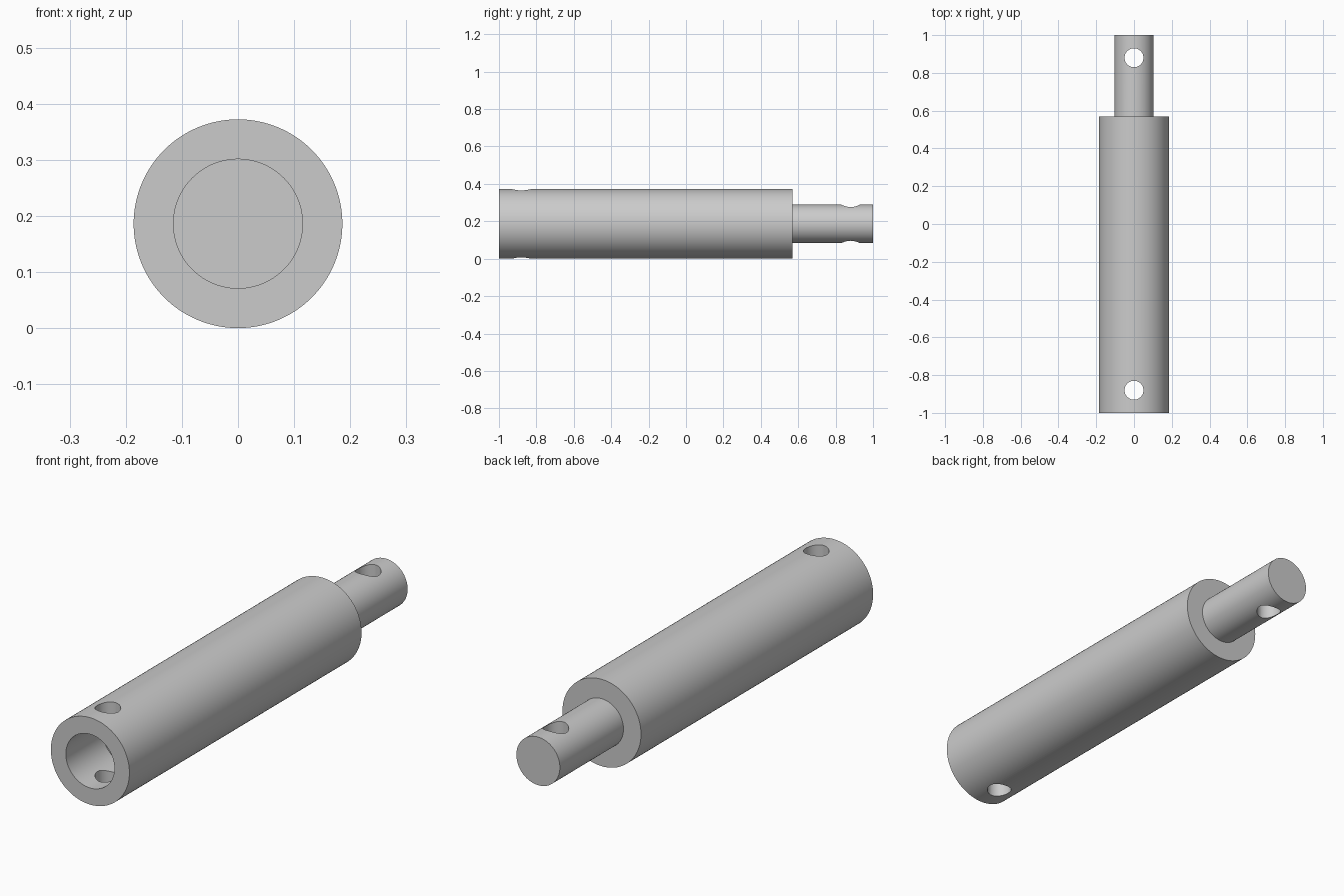
import bpy, bmesh, math
from mathutils import Matrix, Vector

cube = bpy.data.objects.get("Cube")
if cube:
    bpy.data.objects.remove(cube, do_unlink=True)

BODY_R, BORE_R, SHANK_R, HOLE_R = 0.186, 0.115, 0.103, 0.05
FRONT, BORE_END, SHOULDER, BACK = -1.0, -0.75, 0.57, 1.0
HOLE_Y = 0.88

steel = bpy.data.materials.new("steel_grey")
steel.use_nodes = True
colour = (0.6, 0.6, 0.6, 1)
steel.diffuse_color = colour
steel.node_tree.nodes["Principled BSDF"].inputs["Base Color"].default_value = colour


def add_object(name, bm):
    bmesh.ops.recalc_face_normals(bm, faces=bm.faces)
    mesh = bpy.data.meshes.new(name)
    bm.to_mesh(mesh)
    bm.free()
    mesh.materials.append(steel)
    obj = bpy.data.objects.new(name, mesh)
    bpy.context.collection.objects.link(obj)
    return obj


def lathe(name, profile, steps=128):
    """Spin (radius, y) points about the long axis."""
    bm = bmesh.new()
    verts = [bm.verts.new((r, y, BODY_R)) for r, y in profile]
    edges = [bm.edges.new(pair) for pair in zip(verts, verts[1:])]
    bmesh.ops.spin(bm, geom=verts + edges, cent=(0, 0, BODY_R), axis=(0, 1, 0),
                   angle=math.tau, steps=steps, use_duplicate=False)
    bmesh.ops.remove_doubles(bm, verts=bm.verts, dist=1e-5)
    return add_object(name, bm)


# Shaft: blind socket at the front, body, shoulder and solid shank
shaft = lathe("extension_shaft", [
    (0, BORE_END), (BORE_R, BORE_END), (BORE_R, FRONT), (BODY_R, FRONT),
    (BODY_R, SHOULDER), (SHANK_R, SHOULDER), (SHANK_R, BACK), (0, BACK)])

# Vertical pin holes through the socket and the shank
cutters = []
for name, y in (("socket_pin_cutter", -HOLE_Y), ("shank_pin_cutter", HOLE_Y)):
    bm = bmesh.new()
    bmesh.ops.create_cone(bm, cap_ends=True, segments=64, radius1=HOLE_R,
                          radius2=HOLE_R, depth=1,
                          matrix=Matrix.Translation(Vector((0, y, BODY_R))))
    cutter = add_object(name, bm)
    cutter.hide_render = True
    cutters.append(cutter)
    cut = shaft.modifiers.new(name, 'BOOLEAN')
    cut.operation, cut.solver, cut.object = 'DIFFERENCE', 'EXACT', cutter

bpy.ops.object.select_all(action='DESELECT')
shaft.select_set(True)
bpy.context.view_layer.objects.active = shaft
for cut in list(shaft.modifiers):
    bpy.ops.object.modifier_apply(modifier=cut.name)
for cutter in cutters:
    bpy.data.objects.remove(cutter, do_unlink=True)

# Smooth round walls with crisp rims
bpy.ops.object.shade_smooth_by_angle(angle=math.radians(30))
